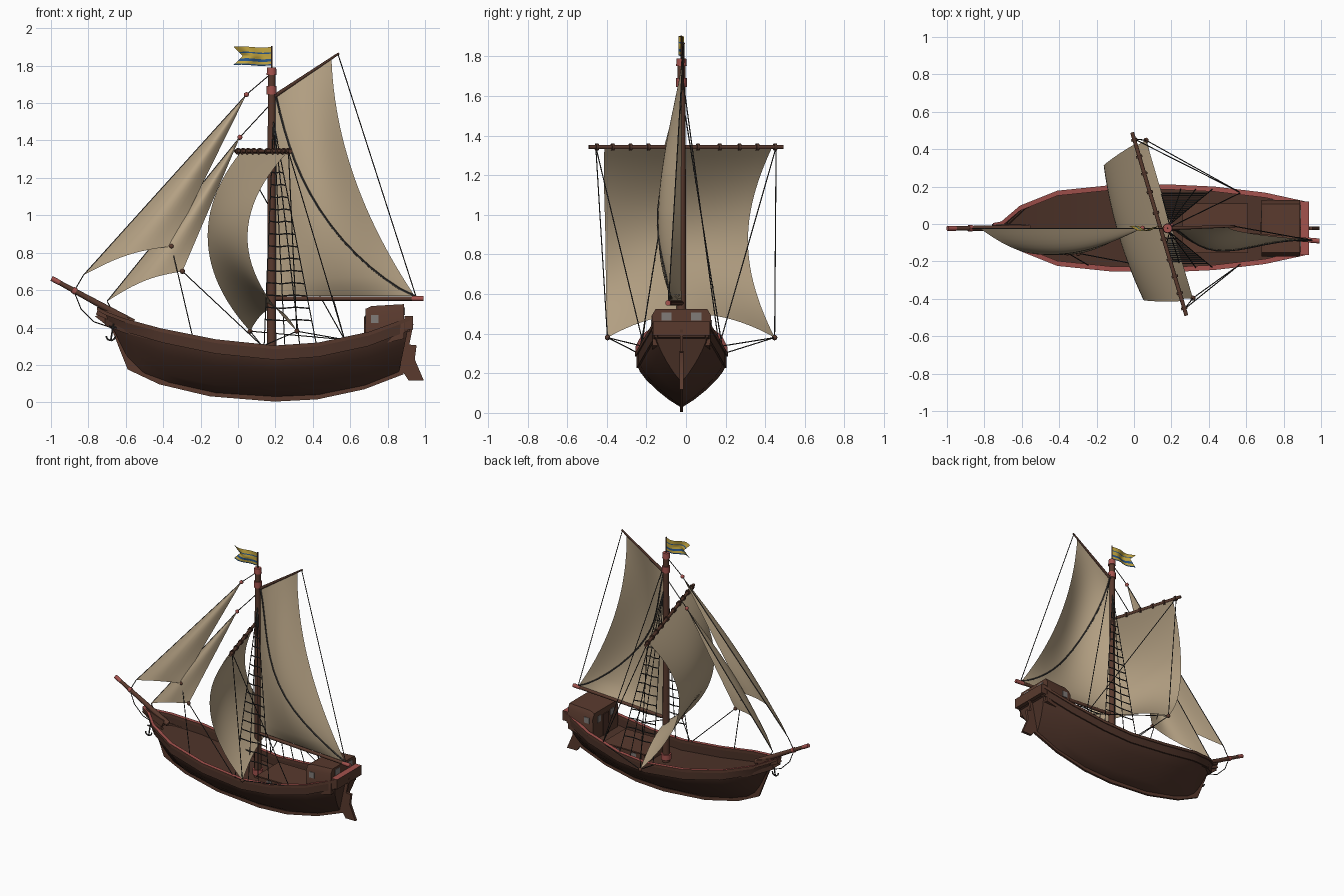
import bpy, bmesh, math
from mathutils import Vector, Matrix

if "Cube" in bpy.data.objects:
    bpy.data.objects.remove(bpy.data.objects["Cube"])

Y0 = -0.023  # hull centre line
sin, pi = math.sin, math.pi

def mat(name, r, g, b):
    m = bpy.data.materials.new(name)
    m.diffuse_color = (r, g, b, 1)
    m.use_nodes = True
    m.node_tree.nodes["Principled BSDF"].inputs["Base Color"].default_value = m.diffuse_color
    return m

WOOD = mat("brown_wood", .1, .042, .027)
DARK = mat("dark_brown_planks", .075, .033, .022)
RED = mat("faded_red", .37, .085, .075)
SAIL = mat("tan_canvas", .47, .365, .235)
ROPE = mat("dark_rope", .042, .04, .038)
GLASS = mat("grey_glass", .22, .2, .19)
YELLOW = mat("flag_yellow", .55, .38, .05)
BLUE = mat("flag_blue", .02, .09, .25)

def finish(name, bm, mats, rule=None, angle=35, recalc=True):
    bmesh.ops.remove_doubles(bm, verts=bm.verts, dist=1e-5)
    if recalc:
        bmesh.ops.recalc_face_normals(bm, faces=bm.faces)
    for f in bm.faces:
        f.smooth = True
        if rule:
            f.material_index = rule(f)
    me = bpy.data.meshes.new(name)
    bm.to_mesh(me)
    bm.free()
    me.set_sharp_from_angle(angle=math.radians(angle))
    for m in mats:
        me.materials.append(m)
    ob = bpy.data.objects.new(name, me)
    bpy.context.collection.objects.link(ob)
    return ob

def loft(name, secs, mats, closed=False, caps=(True, True), rule=None, angle=35):
    bm = bmesh.new()
    rows = [[bm.verts.new(p) for p in s] for s in secs]
    n = len(rows[0])
    for a, b in zip(rows, rows[1:]):
        for i in range(n if closed else n - 1):
            j = (i + 1) % n
            bm.faces.new((a[i], a[j], b[j], b[i]))
    for use, r in zip(caps, (rows[0], rows[-1])):
        if use:
            bm.faces.new(r)
    return finish(name, bm, mats, rule, angle)

def prism(name, xz, hw, m, yc=Y0, rule=None):
    return loft(name, [[(x, yc + s * hw, z) for x, z in xz] for s in (-1, 1)], m, True, rule=rule)

def box(name, lo, hi, m, rule=None):
    xz = [(lo[0], lo[2]), (hi[0], lo[2]), (hi[0], hi[2]), (lo[0], hi[2])]
    return prism(name, xz, (hi[1] - lo[1]) / 2, m, (hi[1] + lo[1]) / 2, rule)

def tubes(name, segs, m, n=10):
    """segs: (start, end, radius, end radius)"""
    bm = bmesh.new()
    for a, b, r1, r2 in segs:
        a, b = Vector(a), Vector(b)
        d = b - a
        M = Matrix.Translation((a + b) / 2) @ d.to_track_quat('Z', 'Y').to_matrix().to_4x4()
        bmesh.ops.create_cone(bm, cap_ends=True, segments=n, radius1=r1, radius2=r2, depth=d.length, matrix=M)
    return finish(name, bm, [m], angle=50)

def ropes(name, paths, r=.003):
    tubes(name, [(a, b, r, r) for p in paths for a, b in zip(p, p[1:])], ROPE, 5)

def sheet(name, fn, nu, nv, mats, rule=None):
    bm = bmesh.new()
    g = [[bm.verts.new(fn(i / nu, j / nv)) for i in range(nu + 1)] for j in range(nv + 1)]
    for j in range(nv):
        for i in range(nu):
            f = bm.faces.new((g[j][i], g[j][i + 1], g[j + 1][i + 1], g[j + 1][i]))
            f.material_index = rule(i, j) if rule else 0
    return finish(name, bm, mats, angle=180, recalc=False)

def lerp(a, b, t):
    return a + (b - a) * t

# ---- hull: stations of keel x, keel z, sheer x, sheer z, half width
ST = [(-.57, .20, -.71, .475, .02), (-.50, .15, -.61, .437, .105), (-.37, .105, -.41, .383, .185),
      (-.12, .05, -.12, .325, .215), (.2, .03, .2, .292, .218), (.43, .04, .43, .308, .207),
      (.68, .09, .70, .365, .175), (.86, .16, .92, .445, .127)]
SEC = [(.03, 0), (.3, .19), (.58, .44), (.82, .7), (.96, .9), (1, 1)]

def hull_section(s):
    xk, zk, xt, zt, hw = s
    zb = zt - .065
    pts = [(hw * w, lerp(zk, zb, t)) for w, t in SEC] + [(hw + .01, zb), (hw + .01, zt)]
    X = lambda z: lerp(xk, xt, (z - zk) / (zt - zk))
    return [(X(z), Y0 - w, z) for w, z in reversed(pts)] + [(X(z), Y0 + w, z) for w, z in pts]

loft("hull", [hull_section(s) for s in ST], [DARK])
loft("deck_and_bulwark", [[(xt, Y0 + w * max(hw - .008, .005), zt - d) for w, d in ((-1, 0), (-1, .065), (1, .065), (1, 0))]
                          for _, _, xt, zt, hw in ST], [DARK], caps=(False, False))
top_red = lambda f: 1 if f.normal.z > .6 else 0
for side, sg in (("left", 1), ("right", -1)):
    loft("rail_" + side, [[(xt, Y0 + sg * max(hw + o, 0), zt + h) for o, h in ((.016, -.008), (.016, .012), (-.011, .012), (-.011, -.008))]
                          for _, _, xt, zt, hw in [(0, 0, -.755, .5, .012)] + ST], [WOOD, RED], True, rule=top_red)
box("stern_rail", (.889, Y0 - .143, .39), (.935, Y0 + .143, .462), [WOOD, RED], top_red)

# keel, stem and stern post as one thin strip
K = [(-.765, .46, -.70, .48), (-.675, .39, -.62, .40), (-.59, .176, -.53, .22), (-.42, .096, -.4, .15), (-.15, .032, -.14, .09),
     (.195, .004, .195, .07), (.425, .016, .42, .08), (.676, .07, .66, .13), (.885, .15, .84, .2), (.938, .42, .89, .42)]
loft("keel", [[(a, Y0 - .008, b), (a, Y0 + .008, b), (c, Y0 + .008, d), (c, Y0 - .008, d)] for a, b, c, d in K], [WOOD], True)
prism("rudder", [(.905, .31), (.955, .305), (.945, .23), (.993, .118), (.912, .118), (.88, .165)], .01, [WOOD])
prism("bow_knee", [(-.76, .47), (-.6, .40), (-.58, .45), (-.745, .505)], .022, [WOOD])

# ---- deck houses with window plates
loft("stern_cabin", [[(x, Y0 + y, lerp(z0, z1, t)) for y, t in
                      ((-.145, 0), (-.15, .82), (-.13, 1), (.13, 1), (.15, .82), (.145, 0))]
                     for x, z0, z1 in ((.682, .3, .5), (.715, .3, .515), (.888, .34, .525))], [WOOD], True)
box("cabin_door", (.675, Y0 - .03, .3), (.684, Y0 + .03, .46), [DARK])
box("deck_hatch", (.27, Y0 - .125, .22), (.6, Y0 + .125, .3), [WOOD])
box("hatch_lid", (.26, Y0 - .133, .3), (.61, Y0 + .133, .309), [WOOD])
for i, sg in enumerate((-1, 1)):
    y = Y0 + sg * .149
    box(f"side_window_{i}", (.71, y - .004, .425), (.752, y + .004, .468), [GLASS])
    y = Y0 + sg * .075
    box(f"rear_window_{i}", (.884, y - .026, .466), (.892, y + .026, .508), [GLASS])
    box(f"front_window_{i}", (.678, y - .02, .42), (.686, y + .02, .465), [GLASS])
    for j, x in enumerate((.36, .5)):
        y = Y0 + sg * .126
        box(f"hatch_window_{i}_{j}", (x - .02, y - .003, .262), (x + .02, y + .003, .292), [GLASS])

# ---- mast and spars
tubes("mast", [((.18, Y0, .22), (.18, Y0, 1.77), .025, .02), ((.18, Y0, 1.77), (.18, Y0, 1.905), .004, .004)], WOOD, 12)
tubes("mast_bands", [((.18, Y0, 1.75), (.18, Y0, 1.79), .027, .024), ((.18, Y0, 1.645), (.18, Y0, 1.69), .027, .027),
                     ((.18, Y0, .25), (.18, Y0, .29), .036, .036)], RED, 12)
sprit = lambda t: (lerp(-.997, -.56, t), Y0, lerp(.663, .425, t))
tubes("bowsprit", [(sprit(.04), sprit(1), .012, .02)], WOOD)
tubes("bowsprit_bands", [(sprit(0), sprit(.1), .014, .014), (sprit(.26), sprit(.3), .018, .018)], RED)
boom = lambda x: (x, lerp(Y0, -.09, (x - .18) / .8), .555)
tubes("boom", [(boom(.18), boom(.95), .012, .012)], WOOD)
tubes("boom_tip", [(boom(.93), boom(.992), .014, .014)], RED)
tubes("gaff", [((.18, Y0, 1.627), (.54, -.012, 1.866), .011, .006)], DARK)
yard = lambda y: (.135 - .296 * y, y, 1.342)
tubes("yard", [(yard(-.49), yard(.49), .011, .011)], WOOD)
tubes("yard_rings", [(yard(y - .007), yard(y + .007), .018, .018) for y in (-.45, -.37, -.28, -.19, -.08, .06, .17, .27, .36, .45)], DARK)

# ---- sails
def square_sail(u, v):
    s = 2 * u - 1
    w = s * (.44 - .065 * sin(pi * v))
    b = .855 * v - .91 * v * v + .03 * (1 - s * s) * sin(pi * v)
    z = 1.335 - .955 * v + .12 * (1 - s * s) * v * v
    return (.137 - .284 * w - .959 * b, .01 + .959 * w - .284 * b, z)

def main_sail(u, v):
    xl = lerp(.945, .5, v) - .4 * v * (1 - v)
    x = lerp(.2, xl, u)
    y = lerp(Y0, lerp(-.085, -.015, v), u) - .1 * sin(pi * u) * sin(pi * v ** .7)
    return (x, y, lerp(.568, 1.645 + .19 * u, v))

def jib(head, tack, clew):
    H, T, C = Vector(head), Vector(tack), Vector(clew)
    def fn(u, v):
        p = H.lerp(T.lerp(C, u), v)
        return p + Vector((0, -.085 * sin(pi * u) * sin(pi * v * .75), .03 * sin(pi * u) * v * v))
    return fn

J1 = ((.045, Y0, 1.645), (-.826, Y0, .68), (-.355, -.155, .834))
J2 = ((.01, Y0, 1.417), (-.70, Y0, .54), (-.297, -.157, .70))
sheet("square_sail", square_sail, 20, 24, [SAIL])
sheet("main_sail", main_sail, 16, 24, [SAIL])
sheet("outer_jib", jib(*J1), 12, 18, [SAIL])
sheet("inner_jib", jib(*J2), 12, 18, [SAIL])

# swallow-tailed striped flag
def flag(u, v):
    length = .205 - .05 * (1 - abs(2 * v - 1))
    return (.18 - length * u, Y0 + .018 * sin(u * 7) * u ** .5, 1.802 + .098 * v - .003 * sin(u * 6))
sheet("flag", flag, 14, 14, [YELLOW, BLUE], lambda i, j: 1 if j in (0, 3, 4, 9) else 0)

# ---- blocks at sail heads and corners
CL = [square_sail(0, 1), square_sail(1, 1)]
for name, pts, m in (("head_blocks", [J1[0], J2[0]], RED), ("corner_blocks", [J1[2], J2[2]] + CL, WOOD)):
    bm = bmesh.new()
    for p in pts:
        bmesh.ops.create_icosphere(bm, subdivisions=2, radius=.014, matrix=Matrix.Translation(p))
    finish(name, bm, [m])

# ---- rigging
ropes("stays", [[(.18, Y0, 1.76), J1[0], J1[1], sprit(.28)], [(.18, Y0, 1.6), J2[0], J2[1], sprit(.75)],
                [(.535, -.012, 1.86), boom(.955)], [(.18, Y0, 1.76), (.2, Y0, 1.64)]])
ropes("main_sail_line", [[main_sail(i / 14, (1 - i / 14) ** 1.35) for i in range(15)]], .006)
ropes("sheets", [[J1[2], (-.24, Y0 - .2, .34)], [J2[2], (.13, Y0 - .215, .3)],
                 [CL[0], (.57, Y0 - .19, .335)], [CL[1], (.57, Y0 + .19, .335)],
                 [CL[0], (.13, Y0 - .215, .3)], [CL[1], (.13, Y0 + .215, .3)],
                 [yard(-.455), CL[0]], [yard(.455), CL[1]],
                 [yard(-.455), (.57, Y0 - .19, .335)], [yard(.455), (.57, Y0 + .19, .335)],
                 [(.18, Y0, 1.74), (.57, Y0 + .19, .335)]])
for side, sg in (("left", 1), ("right", -1)):
    top = Vector((.19, Y0 + sg * .02, 1.5))
    feet = [Vector((x, Y0 + sg * .21, .305)) for x in (.14, .25, .33, .42)]
    ropes("shrouds_" + side, [[top, f] for f in feet])
    ropes("ratlines_" + side, [[top.lerp(f, .17 + .055 * k) + Vector((0, 0, -.006 * (i % 2))) for i, f in enumerate(feet)]
                               for k in range(14)], .004)

# bobstay and anchor at the bow
ropes("bobstay", [[sprit(.27), (-.84, Y0, .5), (-.77, Y0, .43), (-.68, Y0, .4)]])
arc = [(-.68 + .025 * math.cos(a * pi / 6), Y0 - .06, .355 + .025 * sin(a * pi / 6)) for a in range(6, 13)]
ropes("anchor", [arc, [(-.68, Y0 - .06, .33), (-.665, Y0 - .06, .42)], [(-.69, Y0 - .06, .405), (-.65, Y0 - .06, .4)]], .005)
